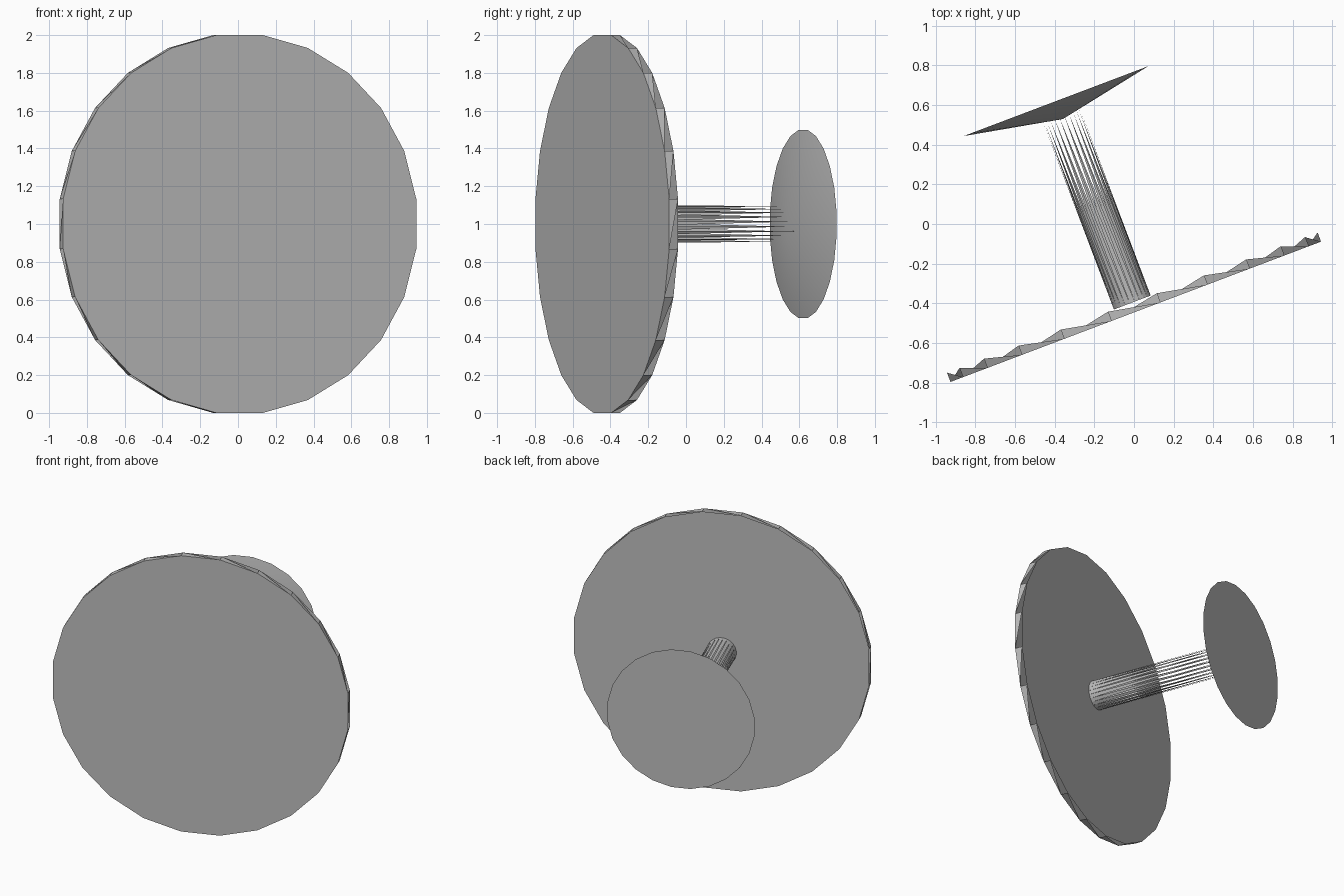
import bpy, bmesh, math
from mathutils import Matrix, Vector

if "Cube" in bpy.data.objects:
    bpy.data.objects.remove(bpy.data.objects["Cube"], do_unlink=True)

SIDES = 24
STEP = 2 * math.pi / SIDES

grey = bpy.data.materials.new("plain_grey")
grey.use_nodes = True
colour = (0.5, 0.5, 0.5, 1)
grey.diffuse_color = colour
grey.node_tree.nodes["Principled BSDF"].inputs["Base Color"].default_value = colour

# Shared axle frame: local z runs from the large disc back to the cone
axis = Vector((-0.354, 0.935, 0)).normalized()
side = Vector((0.935, 0.354, 0)).normalized()
up = Vector((0, 0, 1))
frame = Matrix((side, up, axis)).transposed().to_4x4()
frame.translation = (0.009, -0.443, 1.0)


def ring(bm, radius, depth):
    """One ring of vertices, clockwise as seen from the front."""
    return [bm.verts.new((radius * math.sin((i + 0.5) * STEP),
                          radius * math.cos((i + 0.5) * STEP), depth))
            for i in range(SIDES)]


def spiked_wall(bm, front, back):
    """Sawtooth wall: each tooth stands on a front edge, its point on the back ring."""
    for i in range(SIDES):
        bm.faces.new((front[i], front[(i + 1) % SIDES], back[i]))


def finish(bm, name, smooth=False):
    bm.normal_update()
    mesh = bpy.data.meshes.new(name)
    bm.to_mesh(mesh)
    bm.free()
    mesh.materials.append(grey)
    obj = bpy.data.objects.new(name, mesh)
    bpy.context.collection.objects.link(obj)
    obj.matrix_world = frame
    if smooth:
        bpy.ops.object.select_all(action='DESELECT')
        obj.select_set(True)
        bpy.context.view_layer.objects.active = obj
        bpy.ops.object.shade_smooth_by_angle(angle=math.radians(40))
    return obj


# Large disc with closed faces and a sawtooth rim
bm = bmesh.new()
front, back = ring(bm, 1.0086, 0), ring(bm, 1.0086, 0.05)
bm.faces.new(front[::-1])
bm.faces.new(back[::-1])
spiked_wall(bm, front, back)
bm.faces.ensure_lookup_table()
bm.faces[1].normal_flip()
finish(bm, "large_disc")

# Shaft of long spikes reaching to the cone
bm = bmesh.new()
spiked_wall(bm, ring(bm, 0.1, 0.05), ring(bm, 0.1, 1.055))
finish(bm, "shaft")

# Shallow cone, point towards the disc, closed at the back
bm = bmesh.new()
tip = bm.verts.new((0, 0, 1.04))
rim = ring(bm, 0.503, 1.137)
for i in range(SIDES):
    bm.faces.new((tip, rim[i], rim[(i + 1) % SIDES]))
bm.faces.new(rim)
bmesh.ops.recalc_face_normals(bm, faces=bm.faces[:])
finish(bm, "rear_cone", smooth=True)
